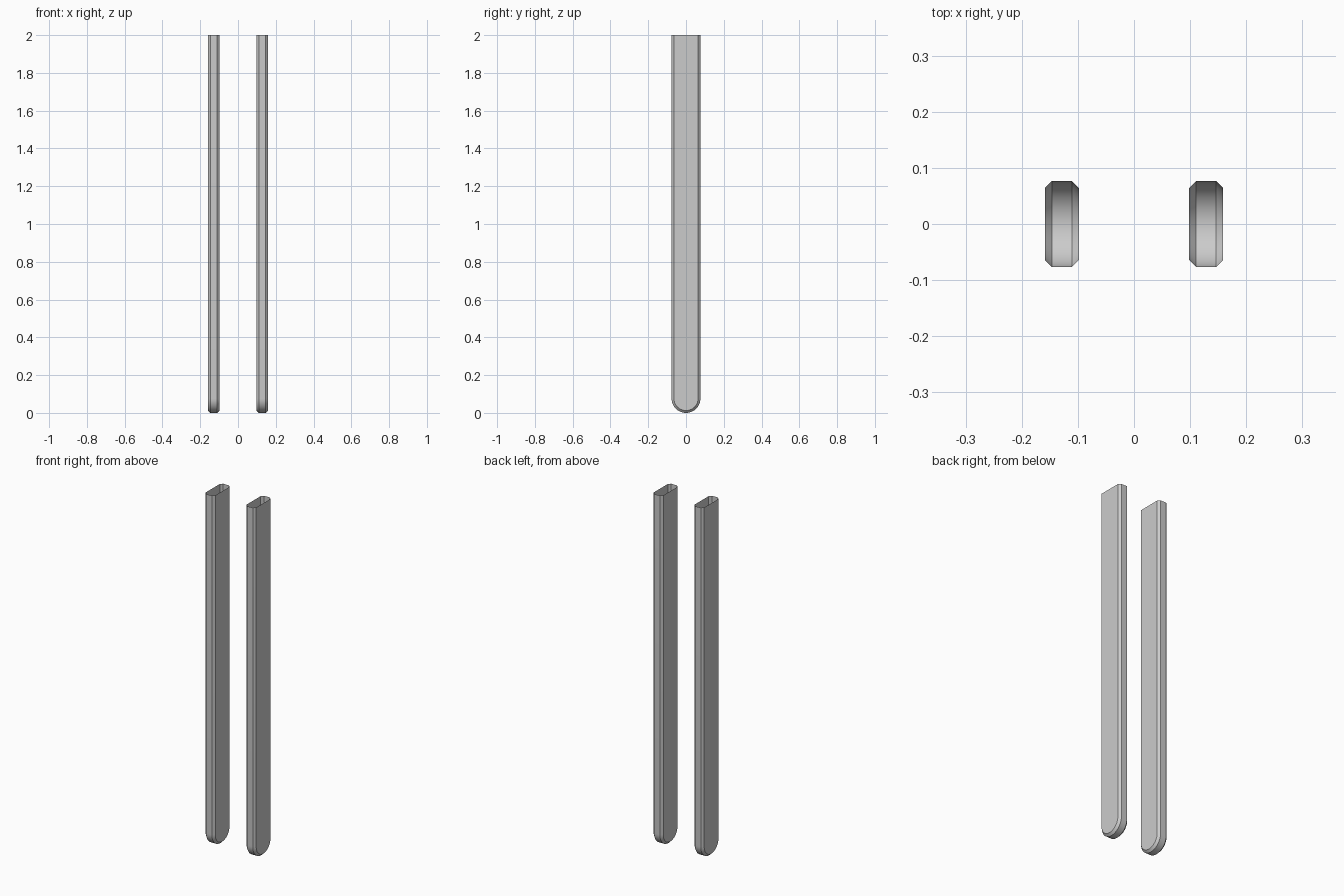
import bpy
import bmesh
import math

if "Cube" in bpy.data.objects:
    bpy.data.objects.remove(bpy.data.objects["Cube"])

TOP, RADIUS, BEVEL = 2.0, 0.0765, 0.0125
HALF_WIDTH, OFFSET, SEGMENTS = 0.0305, 0.1285, 24


def u_profile(bm, x, r):
    """Open U in the YZ plane: straight legs joined by a round bottom."""
    pts = [(-r, TOP)]
    for i in range(SEGMENTS + 1):
        a = math.pi + math.pi * i / SEGMENTS
        pts.append((r * math.cos(a), RADIUS + r * math.sin(a)))
    pts.append((r, TOP))
    return [bm.verts.new((x, y, z)) for y, z in pts]


# Hollow strap: four U profiles give the bevelled rim, top left open
bm = bmesh.new()
rows = [u_profile(bm, OFFSET + x, r) for x, r in (
    (-HALF_WIDTH, RADIUS - BEVEL), (-HALF_WIDTH + BEVEL, RADIUS),
    (HALF_WIDTH - BEVEL, RADIUS), (HALF_WIDTH, RADIUS - BEVEL))]
for a, b in zip(rows, rows[1:]):
    for i in range(len(a) - 1):
        bm.faces.new((a[i], b[i], b[i + 1], a[i + 1]))

# Flat side walls
bm.faces.new(rows[0])
bm.faces.new(rows[-1][::-1])
bmesh.ops.recalc_face_normals(bm, faces=bm.faces)
# Outer wall must face away from the strap's centre
bm.faces.ensure_lookup_table()
if bm.faces[-1].normal.x < 0:
    bmesh.ops.reverse_faces(bm, faces=bm.faces)

mesh = bpy.data.meshes.new("hanging_straps")
bm.to_mesh(mesh)
bm.free()
straps = bpy.data.objects.new("hanging_straps", mesh)
bpy.context.collection.objects.link(straps)
bpy.context.view_layer.objects.active = straps
straps.select_set(True)
bpy.ops.object.shade_smooth_by_angle(angle=math.radians(30))

# Matching strap on the other side
mirror = straps.modifiers.new("mirror", 'MIRROR')
mirror.use_axis[0] = True
mirror.use_mirror_merge = False
